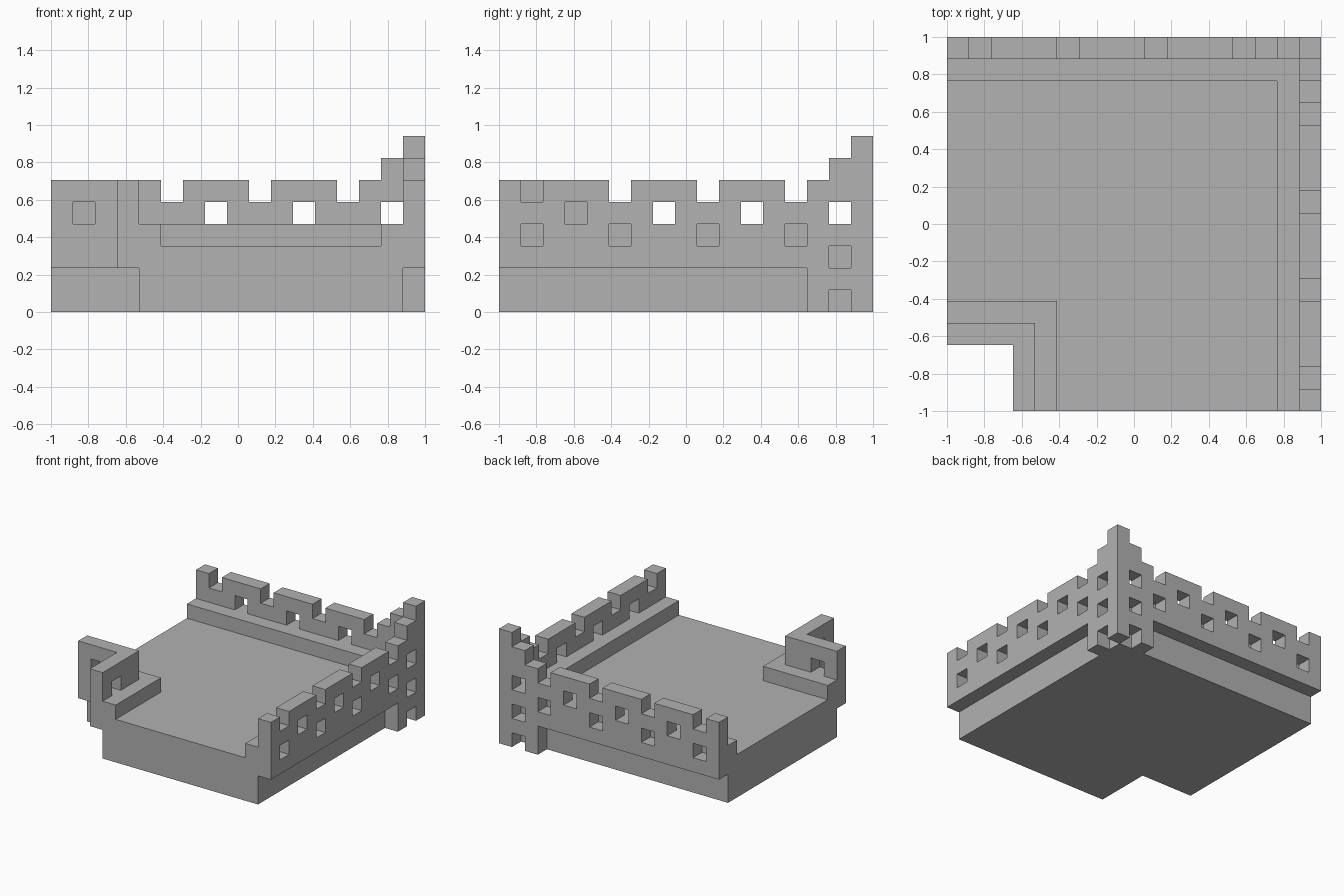
import bpy
import bmesh
from mathutils import Vector

if "Cube" in bpy.data.objects:
    bpy.data.objects.remove(bpy.data.objects["Cube"], do_unlink=True)

N = 17            # building blocks along each side
U = 2 / N         # block size
CUT = 4           # size of the notched corner, in blocks

stone = bpy.data.materials.new("grey_stone")
stone.use_nodes = True
grey = (0.445, 0.445, 0.445, 1)
stone.diffuse_color = grey
stone.node_tree.nodes["Principled BSDF"].inputs["Base Color"].default_value = grey


def prism(name, polygons, place, depth):
    """Extrude flat polygons (block units) along a depth vector."""
    bm = bmesh.new()
    for poly in polygons:
        bm.faces.new([bm.verts.new(place(a, b)) for a, b in poly])
    bmesh.ops.remove_doubles(bm, verts=bm.verts, dist=0.001)
    out = bmesh.ops.extrude_face_region(bm, geom=bm.faces[:], use_keep_orig=True)
    moved = [g for g in out["geom"] if isinstance(g, bmesh.types.BMVert)]
    bmesh.ops.translate(bm, verts=moved, vec=Vector(depth))
    bmesh.ops.recalc_face_normals(bm, faces=bm.faces)
    # block units to model units, centred on the ground
    for v in bm.verts:
        v.co = Vector((v.co.x * U - 1, v.co.y * U - 1, v.co.z * U))
    mesh = bpy.data.meshes.new(name)
    bm.to_mesh(mesh)
    bm.free()
    mesh.materials.append(stone)
    obj = bpy.data.objects.new(name, mesh)
    bpy.context.collection.objects.link(obj)
    return obj


def slab(name, outline, z, height):
    return prism(name, [outline], lambda a, b: (a, b, z), (0, 0, height))


def wall(name, cells, layer, along_x):
    """One-block-thick wall standing on the given row or column of blocks."""
    quads = [[(a, c), (a + 1, c), (a + 1, c + 1), (a, c + 1)] for a, c in sorted(cells)]
    if along_x:
        return prism(name, quads, lambda a, c: (a, layer, c), (0, 1, 0))
    return prism(name, quads, lambda a, c: (layer, a, c), (1, 0, 0))


def block(a0, a1, c0, c1):
    return {(a, c) for a in range(a0, a1) for c in range(c0, c1)}


# Floor with a notched corner
E = N - 1
slab("floor", [(CUT, 0), (E, 0), (E, E), (0, E), (0, CUT), (CUT, CUT)], 0, 3)

# Raised walkways behind the walls
slab("outer_walkway", [(E - 1, 0), (E, 0), (E, E), (0, E), (0, E - 1), (E - 1, E - 1)], 3, 1)
slab("notch_walkway", [(CUT, 0), (CUT + 1, 0), (CUT + 1, CUT + 1), (0, CUT + 1),
                       (0, CUT), (CUT, CUT)], 3, 1)

# Battlement pattern: wall, corner legs, stepped corner, minus openings
battlement = block(0, N, 2, 6) | block(N - 3, N, 0, 2) | block(N - 2, N, 6, 7) | {(E, 7)}
for a in range(1, N - 1, 4):
    battlement -= {(a, 3), (a, 5)}       # low windows and crenels
for a in range(3, N, 4):
    battlement -= {(a, 4)}               # high windows
battlement -= {(E - 1, 0), (E - 1, 2)}   # corner openings

wall("left_wall", battlement, E, False)
wall("back_wall", {c for c in battlement if c[0] < E}, E, True)

# Low walls around the notch, each with one window
notch = block(0, CUT, 2, 6) - {(1, 4)}
wall("notch_side_wall", notch, CUT - 1, False)
wall("notch_front_wall", {c for c in notch if c[0] < CUT - 1}, CUT - 1, True)
